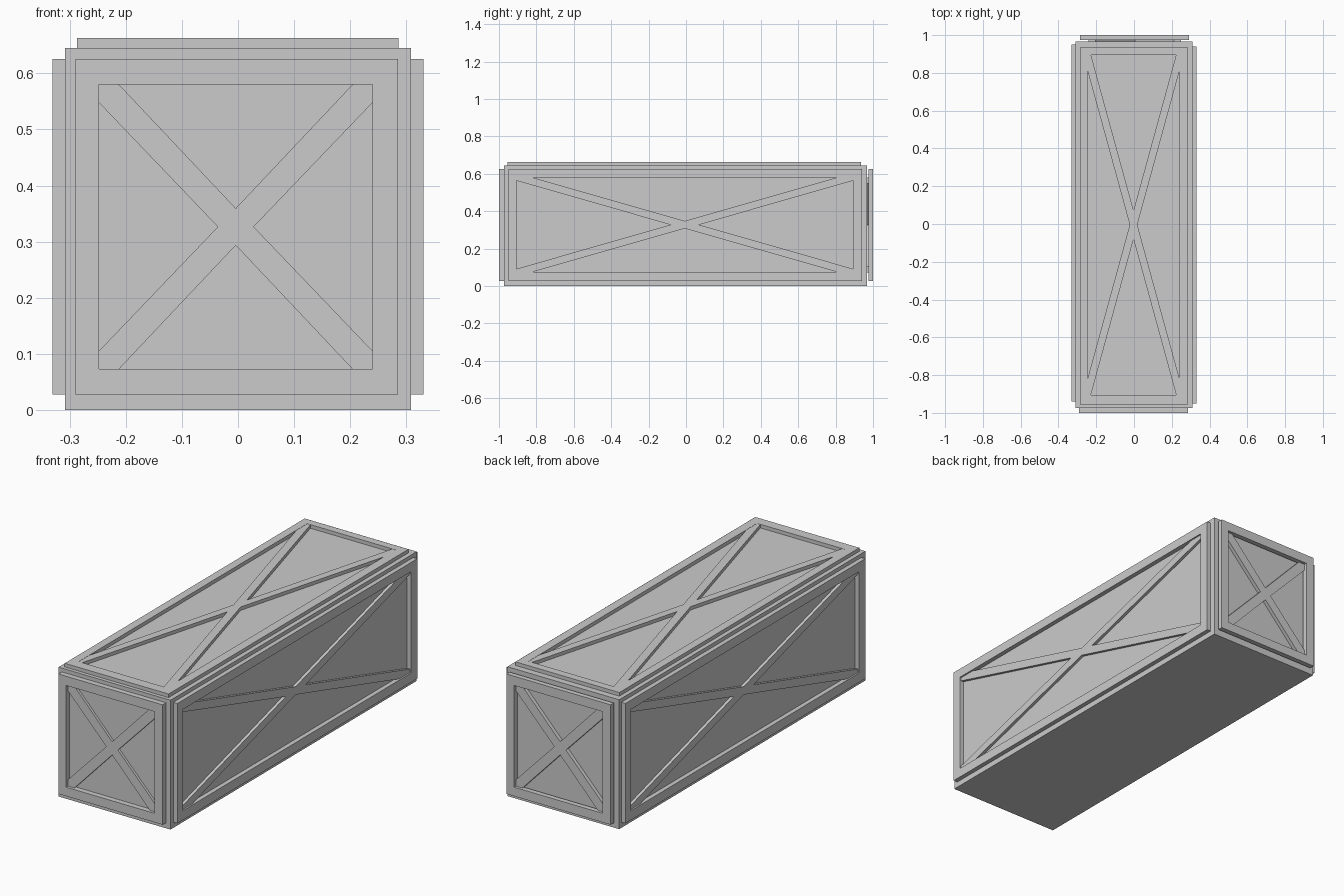
import bpy, bmesh
from mathutils import Vector

if "Cube" in bpy.data.objects:
    bpy.data.objects.remove(bpy.data.objects["Cube"])

X, Y, Z = Vector((1, 0, 0)), Vector((0, 1, 0)), Vector((0, 0, 1))


def make_object(name, bm):
    bmesh.ops.recalc_face_normals(bm, faces=bm.faces)
    mesh = bpy.data.meshes.new(name)
    bm.to_mesh(mesh)
    bm.free()
    obj = bpy.data.objects.new(name, mesh)
    bpy.context.collection.objects.link(obj)
    return obj


def rect(r):
    u0, u1, v0, v1 = r
    return [(u0, v0), (u1, v0), (u1, v1), (u0, v1)]


def frame(name, axes, outer, inner, low, high):
    """Rectangular ring lying on a side of the crate."""
    u, v, n = axes
    bm = bmesh.new()
    loops = [[bm.verts.new(u * a + v * b + n * h) for a, b in rect(r)]
             for r, h in ((outer, low), (outer, high), (inner, high), (inner, low))]
    for k in range(4):
        p, q = loops[k], loops[(k + 1) % 4]
        for i in range(4):
            j = (i + 1) % 4
            bm.faces.new((p[i], p[j], q[j], q[i]))
    make_object(name, bm)


def cross(name, axes, inner, cut, notch, low, high):
    """X brace filling the frame opening, cut flush at its corners."""
    u, v, n = axes
    u0, u1, v0, v1 = inner
    cu, cv = cut
    nu, nv = notch
    mu, mv = (u0 + u1) / 2, (v0 + v1) / 2
    pts = [(u0, v0 + cv), (u0, v0), (u0 + cu, v0), (mu, mv - nv),
           (u1 - cu, v0), (u1, v0), (u1, v0 + cv), (mu + nu, mv),
           (u1, v1 - cv), (u1, v1), (u1 - cu, v1), (mu, mv + nv),
           (u0 + cu, v1), (u0, v1), (u0, v1 - cv), (mu - nu, mv)]
    bm = bmesh.new()
    bot = [bm.verts.new(u * a + v * b + n * low) for a, b in pts]
    top = [bm.verts.new(u * a + v * b + n * high) for a, b in pts]
    # four arms around a central diamond
    for ring in (bot, top):
        bm.faces.new([ring[i] for i in (3, 7, 11, 15)])
        for s in (0, 4, 8, 12):
            bm.faces.new([ring[(s - 1 + i) % 16] for i in range(5)])
    for i in range(16):
        j = (i + 1) % 16
        bm.faces.new((bot[i], bot[j], top[j], top[i]))
    make_object(name, bm)


# Crate body
bm = bmesh.new()
bmesh.ops.create_cube(bm, size=1)
for vert in bm.verts:
    vert.co = Vector((vert.co.x * 0.617, vert.co.y * 1.94 - 0.003, (vert.co.z + 0.5) * 0.645))
make_object("crate_body", bm)

end_out, end_in = (-0.29, 0.285, 0.028, 0.626), (-0.248, 0.24, 0.073, 0.58)
side_out, side_in = (-0.95, 0.94, 0.028, 0.626), (-0.905, 0.892, 0.075, 0.58)
top_out, top_in = (-0.287, 0.286, -0.955, 0.935), (-0.246, 0.241, -0.904, 0.896)
end_x = ((0.036, 0.032), (0.032, 0.033))
side_x = ((0.085, 0.017), (0.077, 0.02))
top_x = ((0.018, 0.085), (0.02, 0.077))

# name, axes, outer, inner, brace sizes, frame low/high, brace low/high
panels = [
    ("front", (X, Z, -Y), end_out, end_in, end_x, (0.968, 1.0), (0.968, 0.986)),
    ("back", (-X, Z, Y), end_out, end_in, end_x, (0.975, 1.0), (0.964, 0.986)),
    ("right", (Y, Z, X), side_out, side_in, side_x, (0.304, 0.331), (0.304, 0.323)),
    ("left", (-Y, Z, -X), side_out, side_in, side_x, (0.304, 0.331), (0.304, 0.323)),
    ("top", (X, Y, Z), top_out, top_in, top_x, (0.64, 0.663), (0.64, 0.662)),
]
# Raised frames and X braces on five sides
for name, axes, outer, inner, brace, fh, bh in panels:
    frame(name + "_frame", axes, outer, inner, *fh)
    cross(name + "_brace", axes, inner, *brace, *bh)
